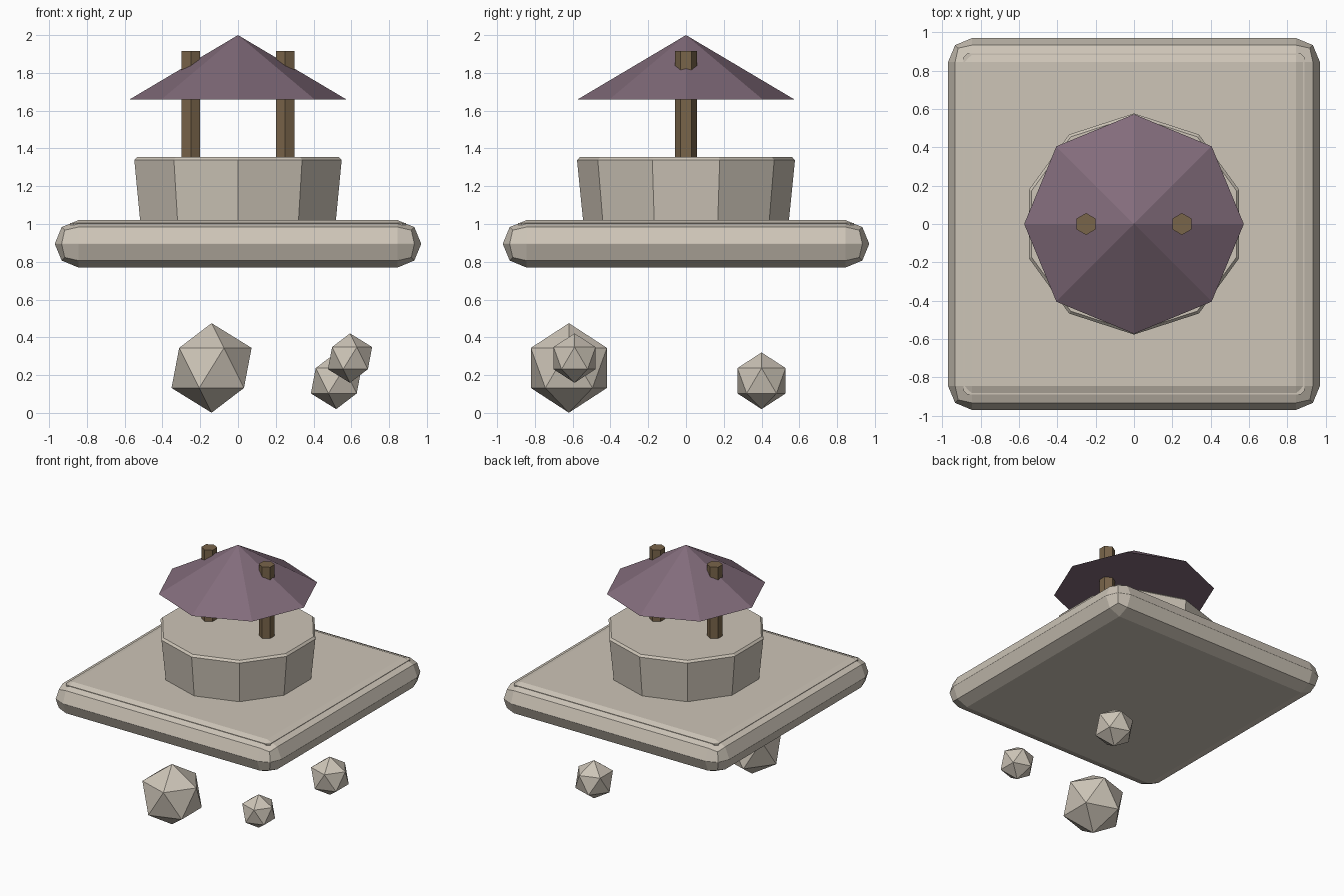
import bpy
import bmesh
import math
from mathutils import Matrix

old = bpy.data.objects.get("Cube")
if old:
    bpy.data.objects.remove(old, do_unlink=True)


def make_material(name, rgb):
    mat = bpy.data.materials.new(name)
    mat.use_nodes = True
    color = (*rgb, 1.0)
    mat.diffuse_color = color
    mat.node_tree.nodes["Principled BSDF"].inputs["Base Color"].default_value = color
    return mat


stone = make_material("pale stone", (0.61, 0.555, 0.475))
wood = make_material("brown wood", (0.19, 0.128, 0.068))
cloth = make_material("dusty purple", (0.225, 0.15, 0.198))


def add_object(name, bm, mat, location=(0, 0, 0)):
    bmesh.ops.recalc_face_normals(bm, faces=bm.faces[:])
    mesh = bpy.data.meshes.new(name)
    bm.to_mesh(mesh)
    bm.free()
    mesh.materials.append(mat)
    obj = bpy.data.objects.new(name, mesh)
    obj.location = location
    bpy.context.collection.objects.link(obj)
    return obj


def lathe(name, profile, sides, mat, x=0.0):
    """Faceted solid from (radius, height) rings; zero radius makes a tip."""
    bm = bmesh.new()
    rings = []
    for radius, z in profile:
        count = sides if radius > 0 else 1
        angles = [math.pi / 2 + math.tau * i / sides for i in range(count)]
        rings.append([bm.verts.new((radius * math.cos(a), radius * math.sin(a), z))
                      for a in angles])
    for low, high in zip(rings, rings[1:]):
        for i in range(sides):
            j = (i + 1) % sides
            if len(high) == 1:
                bm.faces.new((low[i], low[j], high[0]))
            else:
                bm.faces.new((low[i], low[j], high[j], high[i]))
    for ring in (rings[0], rings[-1]):
        if len(ring) > 1:
            bm.faces.new(ring)
    return add_object(name, bm, mat, (x, 0, 0))


def rounded_box(name, size, z, bevel, segments, mat):
    bm = bmesh.new()
    bmesh.ops.create_cube(bm, size=1, matrix=Matrix.Diagonal((*size, 1)))
    obj = add_object(name, bm, mat, (0, 0, z))
    mod = obj.modifiers.new("Bevel", "BEVEL")
    mod.width = bevel
    mod.segments = segments
    return obj


# Floating slab and the thin raised lip on its upper edge
rounded_box("slab", (1.94, 1.94, 0.25), 0.895, 0.1245, 2, stone)
lip = rounded_box("slab_lip", (1.78, 1.78, 0.06), 0.975, 0.02, 1, stone)
lip.modifiers["Bevel"].affect = "EDGES"
lip.modifiers["Bevel"].limit_method = "WEIGHT"
weights = lip.data.attributes.new("bevel_weight_edge", "FLOAT", "EDGE")
for edge in lip.data.edges:
    a, b = (lip.data.vertices[i].co for i in edge.vertices)
    weights.data[edge.index].value = 1.0 if abs(a.z - b.z) > 0.01 else 0.0

# Ten-sided well drum
lathe("drum", [(0.543, 1.0), (0.577, 1.338), (0.562, 1.354)], 10, stone)

# Posts and eight-sided roof
for side, label in ((1, "left"), (-1, "right")):
    lathe(label + "_post", [(0.057, 1.3), (0.057, 1.915)], 6, wood, side * 0.25)
lathe("roof", [(0.573, 1.66), (0, 2.0)], 8, cloth)

# Floating rocks
rocks = {
    "large_rock": (0.237, (-0.14, -0.62, 0.238)),
    "small_rock": (0.131, (0.593, -0.59, 0.29)),
    "back_rock": (0.15, (0.52, 0.40, 0.17)),
}
for name, (radius, location) in rocks.items():
    bm = bmesh.new()
    bmesh.ops.create_icosphere(bm, subdivisions=1, radius=radius)
    add_object(name, bm, stone, location)
